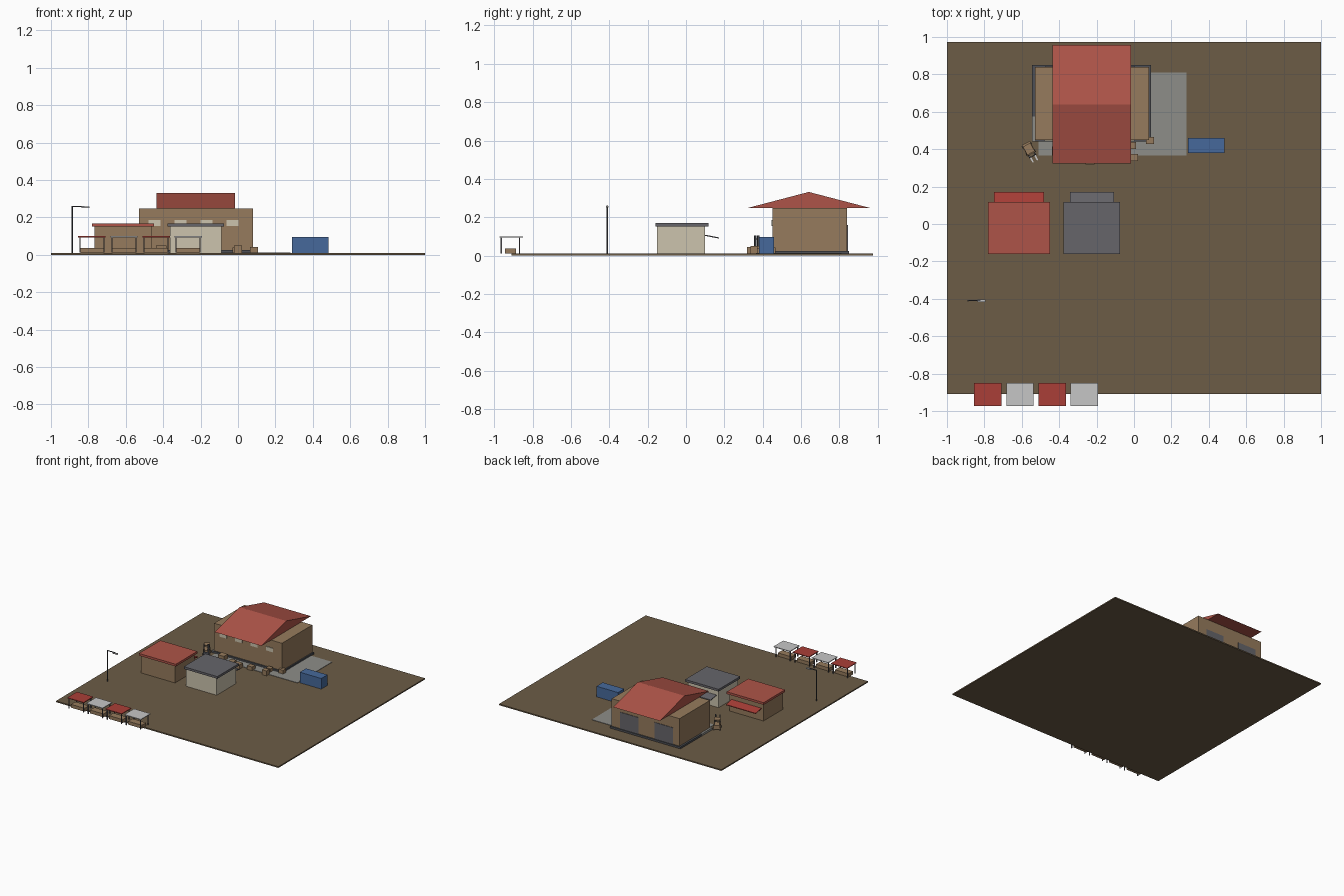
import bpy
from math import radians
from mathutils import Matrix, Vector

old = bpy.data.objects.get("Cube")
if old:
    bpy.data.objects.remove(old)


def material(name, *rgb):
    lin = [((c / 255 + 0.055) / 1.055) ** 2.4 for c in rgb] + [1]
    m = bpy.data.materials.new(name)
    m.use_nodes = True
    m.diffuse_color = lin
    m.node_tree.nodes["Principled BSDF"].inputs["Base Color"].default_value = lin
    return m


EARTH = material("earth", 108, 92, 70)
TAN = material("tan", 150, 123, 93)
TERRACOTTA = material("terracotta", 174, 84, 72)
RED = material("red", 170, 62, 55)
SLATE = material("slate", 102, 101, 106)
PALE = material("pale grey", 198, 198, 198)
BEIGE = material("beige", 204, 195, 174)
BLUE = material("blue", 70, 105, 155)
CONCRETE = material("concrete", 141, 141, 137)
STEEL = material("dark steel", 78, 80, 86)


def mesh(name, verts, faces, mat):
    me = bpy.data.meshes.new(name)
    me.from_pydata(verts, [], faces)
    me.materials.append(mat)
    ob = bpy.data.objects.new(name, me)
    bpy.context.collection.objects.link(ob)
    return ob


def prism(name, profile, x0, x1, mat):
    """Extrude a (y, z) profile, listed counter-clockwise, along x."""
    n = len(profile)
    verts = [(x, y, z) for x in (x0, x1) for y, z in profile]
    faces = [tuple(range(n))[::-1], tuple(range(n, 2 * n))]
    faces += [(i, (i + 1) % n, (i + 1) % n + n, i + n) for i in range(n)]
    return mesh(name, verts, faces, mat)


def box(name, x, y, z, mat):
    """Box spanning the three (low, high) ranges."""
    return prism(name, [(y[0], z[0]), (y[1], z[0]), (y[1], z[1]), (y[0], z[1])],
                 x[0], x[1], mat)


def span(centre, size):
    return centre - size / 2, centre + size / 2


G = 0.01  # ground level
box("ground", (-1, 1), (-0.91, 0.974), (0, G), EARTH)
box("yard_slab", (-0.51, 0.28), (0.365, 0.81), (G, 0.013), CONCRETE)

# Warehouse
box("warehouse_plinth", (-0.545, 0.09), (0.44, 0.85), (G, 0.025), STEEL)
box("warehouse_walls", (-0.53, 0.08), (0.45, 0.84), (0.025, 0.248), TAN)
prism("warehouse_roof", [(0.323, 0.249), (0.958, 0.249), (0.64, 0.332)],
      -0.435, -0.015, TERRACOTTA)
for i in range(4):
    box("warehouse_window", span(-0.447 + 0.139 * i, 0.063), (0.445, 0.451),
        (0.155, 0.187), BEIGE)
for x in (-0.39, -0.08):
    box("loading_door", span(x, 0.165), (0.838, 0.844), (0.025, 0.16), SLATE)
box("side_step", (-0.546, -0.53), (0.44, 0.575), (G, 0.027), CONCRETE)

# Crates around the loading yard
for x, y, w, h in ((-0.41, 0.39, 0.055, 0.05), (-0.31, 0.37, 0.045, 0.035),
                   (-0.235, 0.34, 0.05, 0.045), (-0.14, 0.37, 0.045, 0.04),
                   (0, 0.355, 0.042, 0.05), (-0.01, 0.42, 0.04, 0.04),
                   (0.085, 0.447, 0.042, 0.043)):
    box("crate", span(x, w), span(y, w * 0.9), (G, h), TAN)

# Forklift, built pointing along -y and then turned into place
forklift = [
    box("forklift_body", span(0, 0.05), (-0.025, 0.04), (0.017, 0.05), TAN),
    box("forklift_roof", span(0, 0.045), (-0.02, 0.03), (0.085, 0.09), TAN),
    box("forklift_carriage", span(0, 0.045), (-0.041, -0.037), (0.02, 0.045), STEEL),
]
for s in (-1, 1):
    forklift += [
        box("forklift_mast", span(s * 0.016, 0.009), (-0.037, -0.027), (G, 0.105), STEEL),
        box("forklift_fork", span(s * 0.013, 0.008), (-0.07, -0.037), (0.014, 0.018), PALE),
    ]
    for y in (-0.018, 0.028):
        forklift += [
            box("forklift_wheel", span(s * 0.023, 0.008), span(y, 0.016), (G, 0.026), STEEL),
            box("forklift_post", span(s * 0.02, 0.004), span(y, 0.004), (0.05, 0.085), STEEL),
        ]
for ob in forklift:
    ob.matrix_world = Matrix.Translation((-0.56, 0.397, 0)) @ Matrix.Rotation(radians(28), 4, "Z")

# Two kiosks with rear awnings
for x, w, wall, roof, awning in ((-0.614, 0.332, TAN, TERRACOTTA, RED),
                                 (-0.225, 0.302, BEIGE, SLATE, SLATE)):
    box("kiosk_walls", span(x, w - 0.026), (-0.15, 0.1), (G, 0.151), wall)
    box("kiosk_roof", span(x, w), (-0.16, 0.117), (0.151, 0.169), roof)
    prism("kiosk_awning", [(0.1, 0.103), (0.172, 0.089), (0.172, 0.095), (0.1, 0.109)],
          *span(x, w - 0.065), awning)

# Market stalls
for i in range(4):
    x = -0.781 + 0.1715 * i
    box("stall_canopy", span(x, 0.147), (-0.973, -0.85), (0.094, 0.1), (RED, PALE)[i % 2])
    box("stall_counter", span(x, 0.122), (-0.943, -0.887), (G, 0.037), TAN)
    for s in (-1, 1):
        for y in (-0.963, -0.868):
            box("stall_post", span(x + s * 0.064, 0.006), span(y, 0.006), (0.012, 0.094), SLATE)

# Street lamp
bpy.ops.mesh.primitive_cylinder_add(vertices=8, radius=0.004, depth=0.252,
                                    location=(-0.887, -0.41, 0.136))
pole = bpy.context.object
pole.name = "lamp_pole"
pole.data.materials.append(STEEL)
box("lamp_arm", (-0.887, -0.82), span(-0.41, 0.006), (0.257, 0.262), STEEL)
box("lamp_head", (-0.838, -0.795), span(-0.41, 0.013), (0.25, 0.258), PALE)

# Shipping container
box("container", (0.29, 0.483), (0.38, 0.46), (G, 0.096), BLUE)
